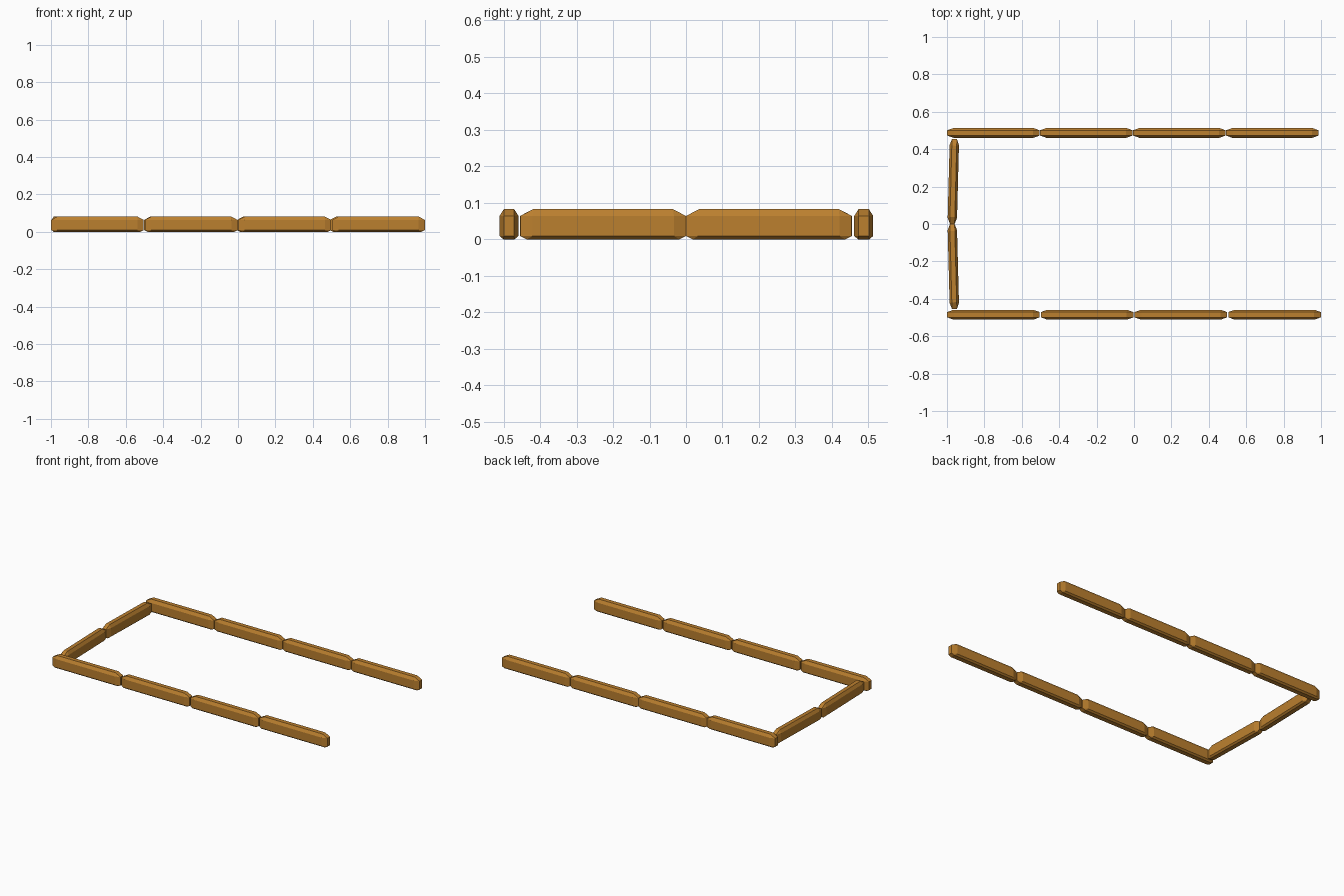
import bpy, bmesh, math

if "Cube" in bpy.data.objects:
    bpy.data.objects.remove(bpy.data.objects["Cube"])

wood = bpy.data.materials.new("warm brown wood")
wood.diffuse_color = (0.50, 0.215, 0.028, 1)
wood.use_nodes = True
wood.node_tree.nodes["Principled BSDF"].inputs["Base Color"].default_value = wood.diffuse_color

HEIGHT = 0.083


def beam(name, x, y, length, angle=0.0, width=0.052):
    """Timber with chamfered edges: hull of inset side, end, top and bottom faces."""
    l, w = length / 2, width / 2
    z0, z1 = 0.009, 0.064
    bm = bmesh.new()
    for sx in (-1, 1):
        for sy in (-1, 1):
            for z in (z0, z1):
                bm.verts.new((sx * (l - 0.033), sy * w, z))          # long sides
                bm.verts.new((sx * l, sy * (w - 0.012), z))          # end faces
            bm.verts.new((sx * (l - 0.036), sy * (w - 0.012), HEIGHT))  # top
            bm.verts.new((sx * (l - 0.018), sy * (w - 0.011), 0))       # bottom
    bmesh.ops.convex_hull(bm, input=bm.verts[:])
    bmesh.ops.dissolve_limit(bm, angle_limit=math.radians(1),
                             verts=bm.verts[:], edges=bm.edges[:])
    bmesh.ops.recalc_face_normals(bm, faces=bm.faces[:])
    mesh = bpy.data.meshes.new(name)
    bm.to_mesh(mesh)
    bm.free()
    mesh.materials.append(wood)
    obj = bpy.data.objects.new(name, mesh)
    obj.location = (x, y, 0)
    obj.rotation_euler.z = math.radians(angle)
    bpy.context.collection.objects.link(obj)
    return obj


# Two long rows of four timbers; the back row is packed slightly tighter
for row, y, step in (("front", -0.485, 0.501), ("back", 0.487, 0.497)):
    for i in range(4):
        beam(f"{row}_timber_{i + 1}", -0.7515 + i * step, y, 0.495)

# Short closing side of two slightly skewed timbers
for name, s in (("back", 1), ("front", -1)):
    beam(f"left_timber_{name}", -0.966, s * 0.2275, 0.454, 90 - s * 1.5, 0.05)
